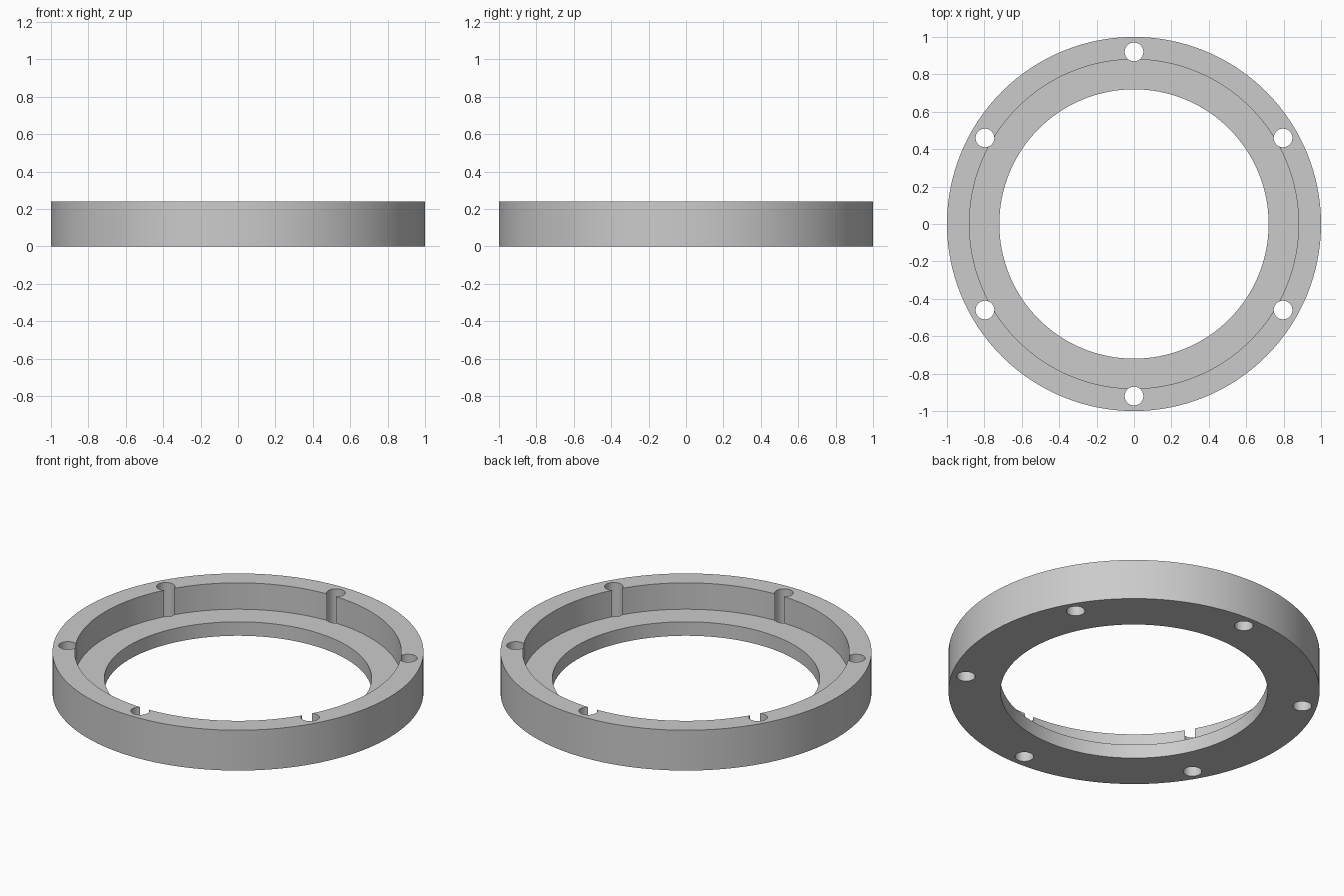
import bpy, bmesh, math
from mathutils import Matrix, Vector

cube = bpy.data.objects.get("Cube")
if cube:
    bpy.data.objects.remove(cube, do_unlink=True)

HEIGHT, LEDGE = 0.24, 0.083
OUTER, RECESS, BORE = 1.0, 0.88, 0.72
BOLT_CIRCLE, BOLT_RADIUS, BOLTS = 0.92, 0.05, 6

grey = bpy.data.materials.new("plain grey")
grey.use_nodes = True
colour = (0.6, 0.6, 0.6, 1)
grey.diffuse_color = colour
grey.node_tree.nodes["Principled BSDF"].inputs["Base Color"].default_value = colour


def make_object(name, bm):
    bmesh.ops.recalc_face_normals(bm, faces=bm.faces)
    mesh = bpy.data.meshes.new(name)
    bm.to_mesh(mesh)
    bm.free()
    mesh.materials.append(grey)
    obj = bpy.data.objects.new(name, mesh)
    bpy.context.collection.objects.link(obj)
    return obj


# Stepped ring: turned from its cross-section
bm = bmesh.new()
profile = [(BORE, 0), (OUTER, 0), (OUTER, HEIGHT),
           (RECESS, HEIGHT), (RECESS, LEDGE), (BORE, LEDGE)]
verts = [bm.verts.new((r, 0, z)) for r, z in profile]
edges = [bm.edges.new((v, verts[i - 1])) for i, v in enumerate(verts)]
bmesh.ops.spin(bm, geom=verts + edges, cent=(0, 0, 0), axis=(0, 0, 1),
               angle=math.tau, steps=128)
bmesh.ops.remove_doubles(bm, verts=bm.verts, dist=0.0001)
ring = make_object("flange_ring", bm)

# Bolt holes: cylinders that break through the recess wall
bm = bmesh.new()
for i in range(BOLTS):
    a = math.pi / 2 + i * math.tau / BOLTS
    place = Vector((BOLT_CIRCLE * math.cos(a), BOLT_CIRCLE * math.sin(a), HEIGHT / 2))
    bmesh.ops.create_cone(bm, cap_ends=True, segments=40, radius1=BOLT_RADIUS,
                          radius2=BOLT_RADIUS, depth=HEIGHT * 2,
                          matrix=Matrix.Translation(place))
cutter = make_object("bolt_hole_cutter", bm)
cutter.hide_render = True

cut = ring.modifiers.new("bolt holes", 'BOOLEAN')
cut.operation = 'DIFFERENCE'
cut.solver = 'EXACT'
cut.object = cutter

bpy.ops.object.select_all(action='DESELECT')
bpy.context.view_layer.objects.active = ring
ring.select_set(True)
bpy.ops.object.modifier_apply(modifier=cut.name)
bpy.data.objects.remove(cutter, do_unlink=True)
bpy.ops.object.shade_smooth_by_angle(angle=math.radians(30))
